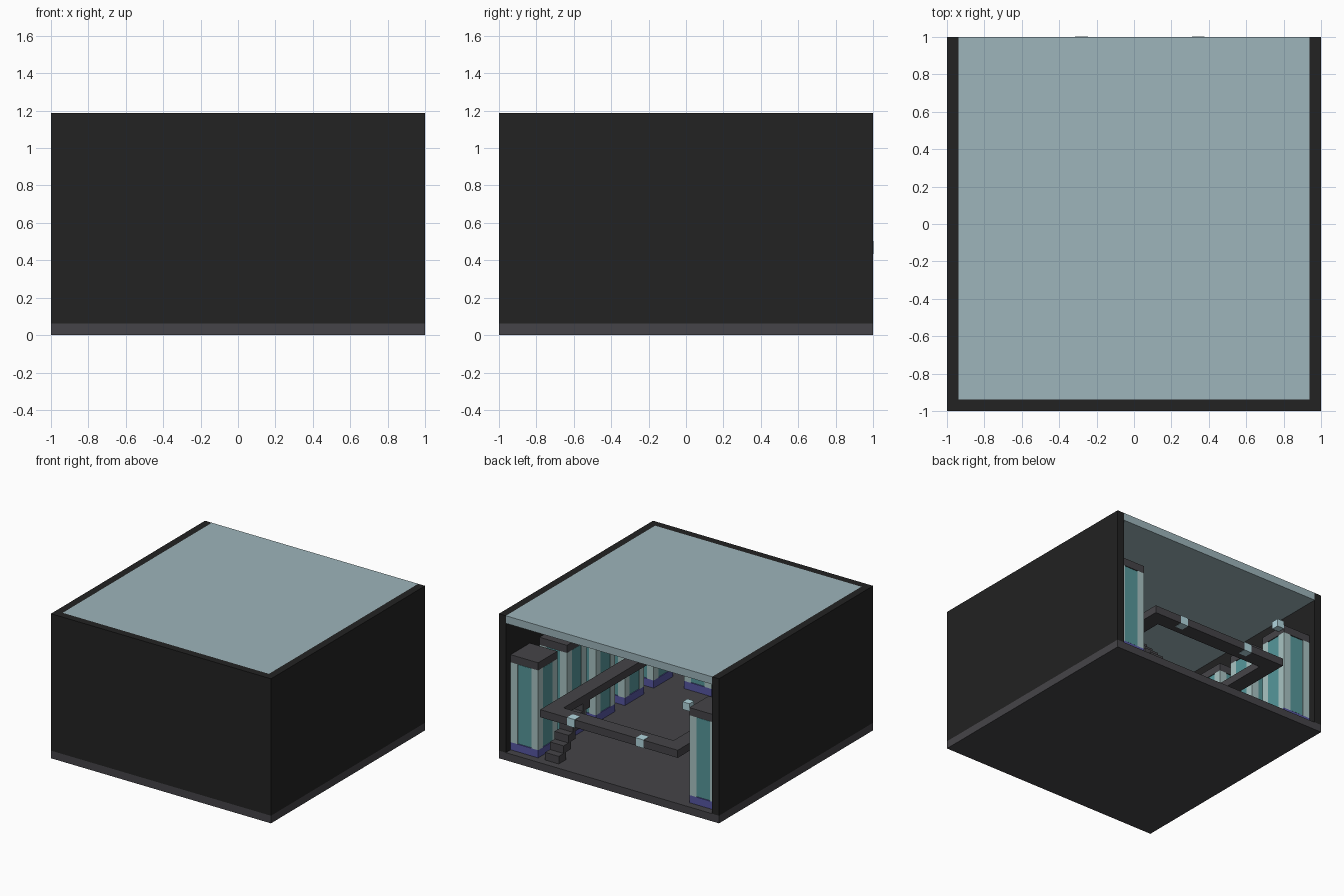
import bpy
import bmesh

U = 1 / 16  # one block of the building grid

old = bpy.data.objects.get("Cube")
if old:
    bpy.data.objects.remove(old, do_unlink=True)


def material(name, hex_code):
    def linear(i):
        c = int(hex_code[i:i + 2], 16) / 255
        return c / 12.92 if c <= 0.04045 else ((c + 0.055) / 1.055) ** 2.4
    colour = (linear(0), linear(2), linear(4), 1)
    mat = bpy.data.materials.new(name)
    mat.use_nodes = True
    mat.diffuse_color = colour
    mat.node_tree.nodes["Principled BSDF"].inputs["Base Color"].default_value = colour
    return mat


BLACK = material("black wall", "222222")
GREY = material("dark grey stone", "454448")
GLASS = material("pale blue roof", "9db5bb")
TEAL = material("teal panel", "56979b")
PALE = material("pale green trim", "a9c4c3")
PURPLE = material("purple plinth", "5656a2")
LAMP = material("lamp blue", "b2d6de")


def blocks(name, boxes, mat, grow=0.0):
    """One object made of boxes, each (x0, x1, y0, y1, z0, z1) in grid units."""
    bm = bmesh.new()
    for b in boxes:
        made = bmesh.ops.create_cube(bm, size=1)
        for v in made["verts"]:
            for i in range(3):
                lo, hi = b[2 * i], b[2 * i + 1]
                v.co[i] = ((lo + hi) / 2 + v.co[i] * (hi - lo + grow)) * U
    mesh = bpy.data.meshes.new(name)
    bm.to_mesh(mesh)
    bm.free()
    mesh.materials.append(mat)
    obj = bpy.data.objects.new(name, mesh)
    bpy.context.collection.objects.link(obj)
    return obj


# Shell: floor, three walls and the roof, open at the back
blocks("floor", [(-16, 16, -16, 16, 0, 1)], GREY)
blocks("front_wall", [(-16, 16, -16, -15, 1, 19)], BLACK)
for side, x in (("left", 15), ("right", -16)):
    blocks(side + "_wall", [(x, x + 1, -15, 16, 1, 19)], BLACK)
blocks("roof", [(-15, 15, -15, 16, 18, 19)], GLASS)


# Columns: plinth, teal core, pale corner posts and a stone cap
def column(name, x, y):
    top = 13.5
    blocks(name + "_plinth", [(x - 2, x + 2, y - 2, y + 2, 1, 2)], PURPLE)
    blocks(name + "_core", [(x - 2, x + 2, y - 2, y + 2, 2, top - 1)], TEAL, grow=-0.1)
    posts = [(x + a, x + a + 1, y + b, y + b + 1, 2, top - 1)
             for a in (-2, 1) for b in (-2, 1)]
    blocks(name + "_posts", posts, PALE)
    blocks(name + "_cap", [(x - 2, x + 2, y - 2, y + 2, top - 1, top)], GREY)


for i in range(5):
    y = 13 - 6 * i
    column(f"left_column_{i + 1}", 13, y)
    column(f"right_column_{i + 1}", -13, y)
for i in range(3):
    column(f"front_column_{i + 1}", 6 - 6 * i, -13)

# Raised walkway ring
blocks("walkway_back", [(-10, 10, 14, 16, 7, 8)], GREY)
blocks("walkway_front", [(-10, 10, -10, -8, 7, 8)], GREY)
blocks("walkway_left", [(8, 10, -8, 14, 7, 8)], GREY)
blocks("walkway_right", [(-10, -8, -8, 14, 7, 8)], GREY)

# Lamps set into the walkway edges and on one column
blocks("back_lamps", [(x, x + 1, 15, 16, 7, 8) for x in (5, -5)], LAMP, grow=0.1)
blocks("front_lamps", [(x, x + 1, -10, -9, 7, 8) for x in (5, -5)], LAMP, grow=0.1)
blocks("column_lamp", [(-11, -10, 14, 15, 13, 14)], LAMP)

# Stairs climbing from the back to the walkway
steps = [(8, 10, 13.5 - i, 15 - i, 1 + i, 2 + i) for i in range(6)]
blocks("stairs", steps, GREY)
